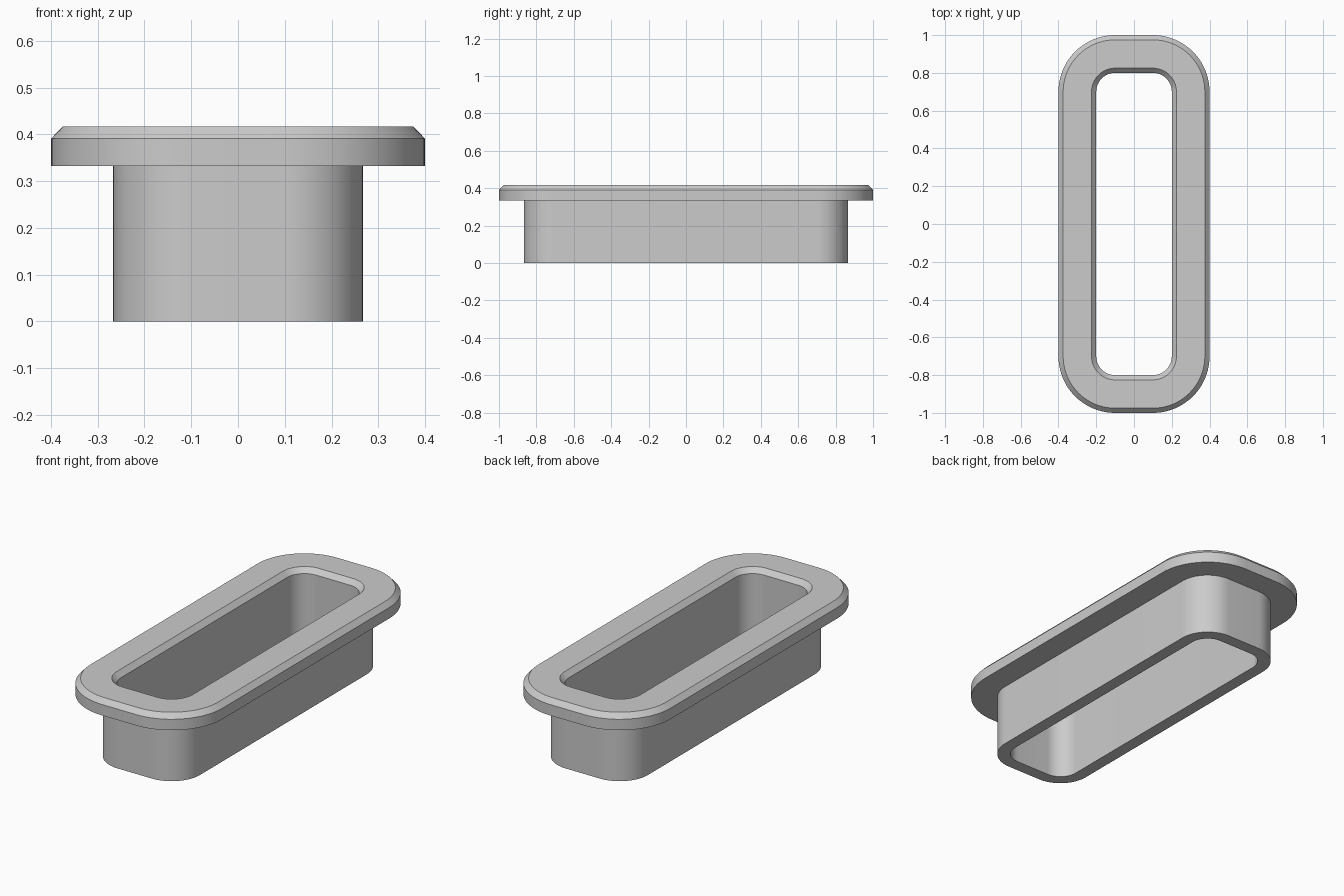
import bpy, bmesh, math

cube = bpy.data.objects.get("Cube")
if cube:
    bpy.data.objects.remove(cube, do_unlink=True)

# Every outline is the same core rectangle grown outward by a corner radius
CORE_X, CORE_Y = 0.1, 0.7
STEPS = 20

# Wall section as (corner radius, height), walked once around
SECTION = [
    (0.1, 0), (0.167, 0),            # bottom rim
    (0.167, 0.333), (0.3, 0.333),    # sleeve and flange underside
    (0.3, 0.391), (0.275, 0.417),    # flange edge and outer chamfer
    (0.125, 0.417), (0.1, 0.391),    # top face and inner chamfer
]


def rounded_outline(radius):
    points = []
    for corner, (sx, sy) in enumerate([(1, 1), (-1, 1), (-1, -1), (1, -1)]):
        for i in range(STEPS + 1):
            a = (corner + i / STEPS) * math.pi / 2
            points.append((sx * CORE_X + radius * math.cos(a),
                           sy * CORE_Y + radius * math.sin(a)))
    return points


# Flanged sleeve: sweep the section around the outline
bm = bmesh.new()
rings = [[bm.verts.new((x, y, z)) for x, y in rounded_outline(r)]
         for r, z in SECTION]
for ring, following in zip(rings, rings[1:] + rings[:1]):
    count = len(ring)
    for i in range(count):
        j = (i + 1) % count
        bm.faces.new((ring[i], ring[j], following[j], following[i]))
bmesh.ops.recalc_face_normals(bm, faces=bm.faces)
mesh = bpy.data.meshes.new("flanged_sleeve")
bm.to_mesh(mesh)
bm.free()
sleeve = bpy.data.objects.new("flanged_sleeve", mesh)
bpy.context.collection.objects.link(sleeve)

# Plain grey finish
grey = bpy.data.materials.new("plain_grey")
grey.use_nodes = True
colour = (0.6, 0.6, 0.6, 1)
grey.diffuse_color = colour
grey.node_tree.nodes["Principled BSDF"].inputs["Base Color"].default_value = colour
mesh.materials.append(grey)

# Smooth corners, crisp edges
bpy.ops.object.select_all(action="DESELECT")
sleeve.select_set(True)
bpy.context.view_layer.objects.active = sleeve
bpy.ops.object.shade_smooth_by_angle(angle=math.radians(30))
